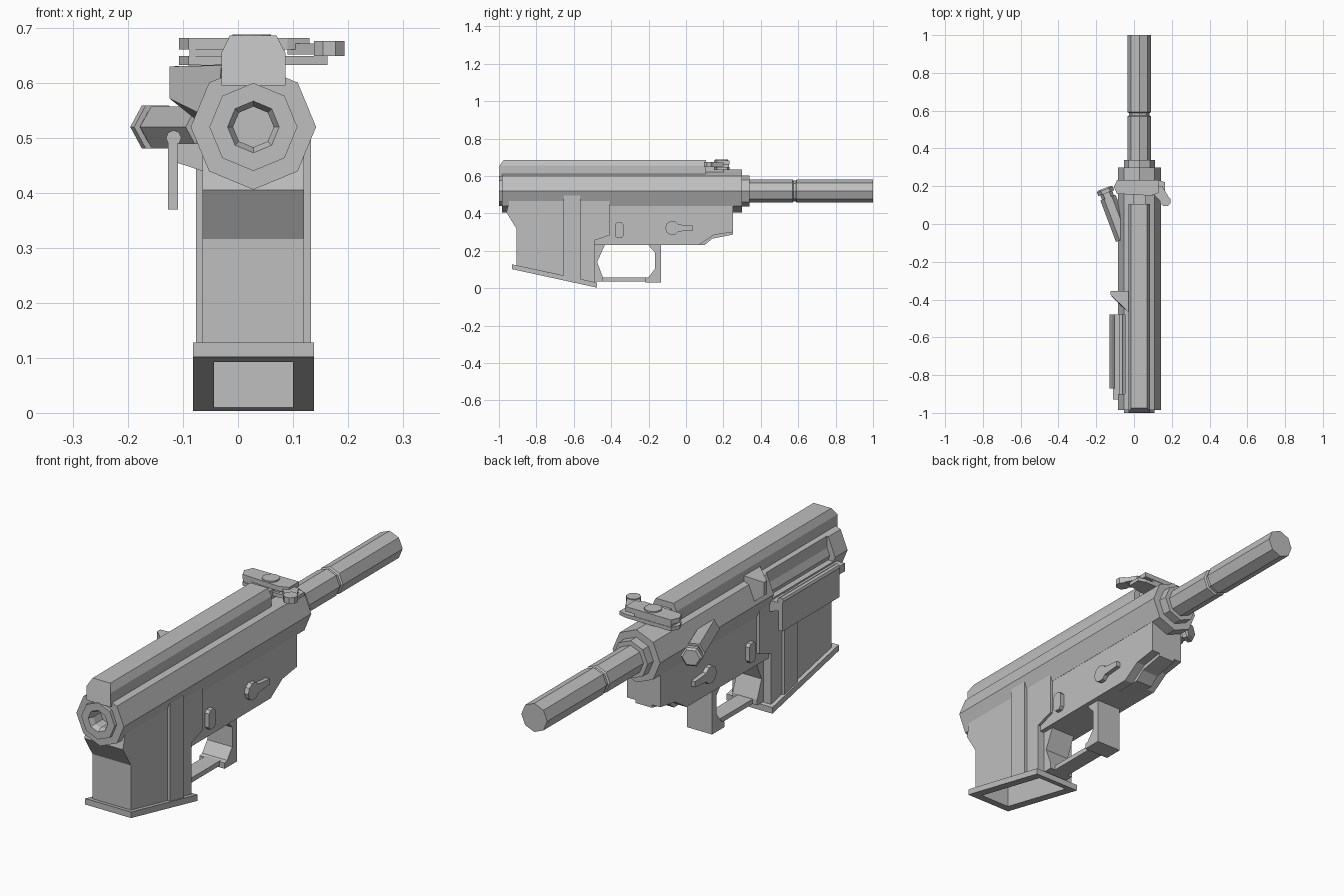
import bpy, bmesh, math
from mathutils import Vector

if "Cube" in bpy.data.objects:
    bpy.data.objects.remove(bpy.data.objects["Cube"])

grey = bpy.data.materials.new("plain grey")
grey.use_nodes = True
COL = (0.52, 0.52, 0.52, 1)
grey.diffuse_color = COL
grey.node_tree.nodes["Principled BSDF"].inputs["Base Color"].default_value = COL

CX, CZ = 0.028, 0.52          # bore axis


def finish(name, bm):
    bmesh.ops.recalc_face_normals(bm, faces=bm.faces)
    me = bpy.data.meshes.new(name)
    bm.to_mesh(me)
    bm.free()
    me.materials.append(grey)
    ob = bpy.data.objects.new(name, me)
    bpy.context.collection.objects.link(ob)
    return ob


def prism(name, pts, axis, lo, hi):
    """Extrude a 2D outline along an axis: x uses (y,z), y uses (x,z), z uses (x,y)."""
    put = {"x": lambda a, b, t: (t, a, b),
           "y": lambda a, b, t: (a, t, b),
           "z": lambda a, b, t: (a, b, t)}[axis]
    bm = bmesh.new()
    low = [bm.verts.new(put(a, b, lo)) for a, b in pts]
    top = [bm.verts.new(put(a, b, hi)) for a, b in pts]
    bm.faces.new(low)
    bm.faces.new(top)
    n = len(pts)
    for i in range(n):
        j = (i + 1) % n
        bm.faces.new((low[i], low[j], top[j], top[i]))
    return finish(name, bm)


def box(name, x0, x1, y0, y1, z0, z1):
    return prism(name, [(x0, y0), (x1, y0), (x1, y1), (x0, y1)], "z", z0, z1)


def turned(name, rings, sides=8, start=(CX, 0, CZ), direction=(0, 1, 0)):
    """Faceted turned part: rings are (distance along axis, radius)."""
    d = Vector(direction).normalized()
    u = d.cross(Vector((0, 0, 1))).normalized()
    v = u.cross(d)
    bm = bmesh.new()
    loops = []
    for t, r in rings:
        loops.append([bm.verts.new(Vector(start) + d * t
                      + u * r * math.cos(2 * math.pi * k / sides)
                      + v * r * math.sin(2 * math.pi * k / sides)) for k in range(sides)])
    for a, b in zip(loops, loops[1:]):
        for k in range(sides):
            j = (k + 1) % sides
            bm.faces.new((a[k], a[j], b[j], b[k]))
    bm.faces.new(loops[0])
    bm.faces.new(loops[-1])
    return finish(name, bm)


def circle(cx, cy, r, n, a0=0.0, a1=2 * math.pi, closed=True):
    m = n if closed else n - 1
    return [(cx + r * math.cos(a0 + (a1 - a0) * k / m),
             cy + r * math.sin(a0 + (a1 - a0) * k / m)) for k in range(n)]


def cut(ob, cutter):
    m = ob.modifiers.new("opening", "BOOLEAN")
    m.operation = "DIFFERENCE"
    m.solver = "EXACT"
    m.object = cutter
    cutter.hide_render = True
    cutter.hide_viewport = True
    cutter.display_type = "WIRE"


# Upper receiver with front collar, bore recess and rear collar
upper = turned("upper_receiver", [
    (-0.93, 0.037), (-0.98, 0.037), (-1.0, 0.047), (-1.0, 0.08), (-0.985, 0.08),
    (-0.985, 0.114), (0.30, 0.114), (0.30, 0.082), (0.34, 0.082)])
port = box("port_cutter", -0.2, -0.047, -0.90, -0.48, 0.50, 0.61)
cut(upper, port)
turned("bolt", [(-0.92, 0.088), (-0.46, 0.088)])

# Rear tube with a groove
turned("rear_tube", [(0.33, 0.062), (0.57, 0.062), (0.575, 0.055), (0.587, 0.055),
                     (0.592, 0.062), (1.0, 0.062)])

# Top rail, chamfered along its edges and at the front
rail = prism("top_rail", [(-0.03, 0.595), (0.086, 0.595), (0.086, 0.655),
                          (0.07, 0.686), (-0.015, 0.686), (-0.03, 0.655)], "y", -0.997, 0.107)
for v in rail.data.vertices:
    if v.co.z > 0.68 and v.co.y < -0.9:
        v.co.y = -0.975

# Charging handle: stem, slotted crossbar, pivot and latch
box("handle_stem", -0.005, 0.06, 0.09, 0.2, 0.60, 0.66)
handle = [(-0.107, 0.195), (-0.09, 0.232), (0.13, 0.232), (0.163, 0.222),
          (0.163, 0.165), (0.09, 0.15), (-0.09, 0.16)]
prism("handle_lower_plate", handle, "z", 0.633, 0.649)
prism("handle_upper_plate", [(min(x, 0.13), y) for x, y in handle if (x, y) != (0.163, 0.222)],
      "z", 0.661, 0.682)
box("handle_core", -0.088, 0.085, 0.162, 0.23, 0.64, 0.67)
prism("handle_pivot", circle(0.025, 0.19, 0.035, 12), "z", 0.65, 0.688)
prism("latch_arm", [(0.09, 0.17), (0.14, 0.12), (0.185, 0.14), (0.15, 0.2), (0.1, 0.2)],
      "z", 0.652, 0.672)
prism("latch_knob", circle(0.166, 0.123, 0.03, 8, math.pi / 8, 17 * math.pi / 8), "z", 0.649, 0.676)

# Lower receiver, chamfered at the rear underside
prism("lower_receiver", [(-0.5, 0.47), (-0.5, 0.23), (0.07, 0.232), (0.15, 0.285),
                         (0.25, 0.30), (0.25, 0.47)], "x", -0.052, 0.108)
prism("rear_keel", [(-0.02, 0.25), (-0.02, 0.231), (0.10, 0.231), (0.14, 0.265), (0.25, 0.287),
                    (0.25, 0.32), (0.0, 0.32)], "x", -0.012, 0.068)

# Magazine well with side ribs and sloping flange, hollow from below
well = prism("magazine_well", [(-0.945, 0.47), (-0.96, 0.405), (-0.905, 0.316), (-0.905, 0.11),
                               (-0.49, 0.02), (-0.49, 0.255), (-0.41, 0.283), (-0.41, 0.47)],
             "x", -0.065, 0.12)
flange = prism("well_flange", [(-0.93, 0.128), (-0.93, 0.102), (-0.475, 0.003), (-0.475, 0.03)],
               "x", -0.082, 0.138)
rib = prism("well_ribs", [(-0.655, 0.497), (-0.655, 0.06), (-0.565, 0.04), (-0.565, 0.497)],
            "x", -0.076, 0.133)
cavity = box("well_cutter", -0.044, 0.10, -0.885, -0.505, -0.1, 0.40)
for part in (well, flange, rib):
    cut(part, cavity)

# Trigger guard: front post, bottom bar and grip stub
prism("guard_front", [(-0.50, 0.24), (-0.43, 0.24), (-0.475, 0.14), (-0.445, 0.06),
                      (-0.445, 0.037), (-0.50, 0.037)], "x", -0.03, 0.088)
box("guard_bar", -0.008, 0.064, -0.45, -0.21, 0.037, 0.058)
prism("grip_stub", [(-0.133, 0.03), (-0.133, 0.24), (-0.21, 0.24), (-0.165, 0.19),
                    (-0.165, 0.105), (-0.20, 0.06), (-0.217, 0.055), (-0.217, 0.03)],
      "x", -0.032, 0.088)

# Buttons and levers on both sides
button = [(-0.38, 0.28), (-0.37, 0.268), (-0.345, 0.268), (-0.335, 0.28),
          (-0.335, 0.34), (-0.345, 0.352), (-0.37, 0.352), (-0.38, 0.34)]
lever = circle(-0.073, 0.322, 0.038, 9, math.radians(30), math.radians(330), False) + [
    (0.0, 0.307), (0.037, 0.31), (0.037, 0.334), (0.0, 0.337)]
for side, x0, x1 in (("right", 0.1, 0.127), ("left", -0.07, -0.044)):
    prism(side + "_button", button, "x", x0, x1)
    prism(side + "_lever", lever, "x", x0, x1)

# Forward assist, a hexagonal plunger leaning out from the left side
turned("forward_assist", [(0, 0.043), (0.235, 0.043), (0.235, 0.034), (0.26, 0.034),
                          (0.26, 0.045), (0.28, 0.045), (0.288, 0.036)],
       6, (-0.055, -0.08, CZ), (-0.1, 0.265, 0))

# Case deflector wedge
bm = bmesh.new()
lo = [bm.verts.new(p) for p in ((-0.06, -0.355, 0.52), (-0.125, -0.355, 0.572),
                                (-0.125, -0.375, 0.572), (-0.04, -0.465, 0.53))]
hi = [bm.verts.new(p) for p in ((-0.02, -0.355, 0.634), (-0.125, -0.355, 0.63),
                                (-0.125, -0.375, 0.63), (-0.03, -0.465, 0.632))]
bm.faces.new(lo)
bm.faces.new(hi)
for i in range(4):
    j = (i + 1) % 4
    bm.faces.new((lo[i], lo[j], hi[j], hi[i]))
finish("case_deflector", bm)

# Port cover hanging open on its hinge
prism("hinge_base", [(-0.111, 0.49), (-0.111, 0.455), (-0.05, 0.435), (-0.05, 0.49)],
      "y", -0.93, -0.48)
prism("hinge_rod", circle(-0.117, 0.50, 0.014, 8), "y", -0.87, -0.48)
box("port_cover", -0.127, -0.109, -0.87, -0.48, 0.37, 0.50)
